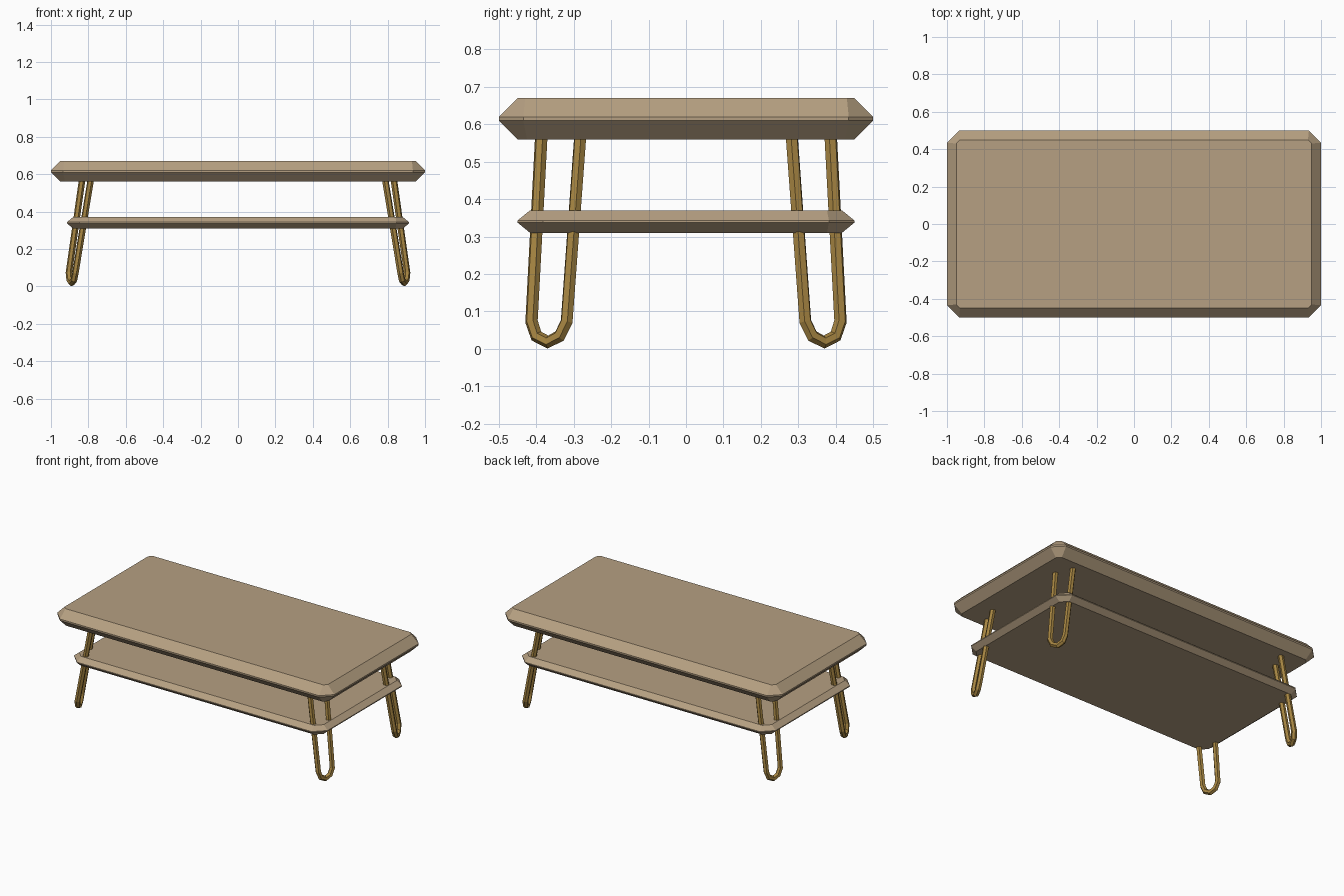
import bpy, bmesh

if "Cube" in bpy.data.objects:
    bpy.data.objects.remove(bpy.data.objects["Cube"])


def material(name, rgb):
    m = bpy.data.materials.new(name)
    m.diffuse_color = (*rgb, 1)
    m.use_nodes = True
    m.node_tree.nodes["Principled BSDF"].inputs["Base Color"].default_value = m.diffuse_color
    return m


WOOD = material("light wood", (0.468, 0.352, 0.223))
BRASS = material("aged brass", (0.376, 0.231, 0.053))


def slab(name, rings):
    """Loft cut-corner rectangles: (z, half x, half y, corner cut)."""
    bm = bmesh.new()
    loops = []
    for z, x, y, c in rings:
        pts = [(x - c, -y), (x, c - y), (x, y - c), (x - c, y),
               (c - x, y), (-x, y - c), (-x, c - y), (c - x, -y)]
        loops.append([bm.verts.new((px, py, z)) for px, py in pts])
    for a, b in zip(loops, loops[1:]):
        for i in range(8):
            j = (i + 1) % 8
            bm.faces.new((a[i], a[j], b[j], b[i]))
    bm.faces.new(loops[0][::-1])
    bm.faces.new(loops[-1])
    me = bpy.data.meshes.new(name)
    bm.to_mesh(me)
    bm.free()
    me.materials.append(WOOD)
    bpy.context.collection.objects.link(bpy.data.objects.new(name, me))


# Bevelled top and lower shelf
slab("table_top", [(0.56, 0.95, 0.45, 0.025), (0.61, 1.0, 0.5, 0.065),
                   (0.62, 1.0, 0.5, 0.065), (0.67, 0.95, 0.45, 0.02)])
slab("lower_shelf", [(0.31, 0.882, 0.417, 0.04), (0.337, 0.915, 0.45, 0.068),
                     (0.343, 0.915, 0.45, 0.068), (0.37, 0.882, 0.417, 0.04)])

# Hairpin legs: bent rod path for the +x +y corner, mirrored to the others
PATH = [(0.788, 0.387, 0.565), (0.869, 0.413, 0.073), (0.877, 0.400, 0.034),
        (0.889, 0.369, 0.018), (0.900, 0.338, 0.034), (0.904, 0.319, 0.073),
        (0.834, 0.283, 0.565)]
for sx, side in ((1, "right"), (-1, "left")):
    for sy, end in ((1, "back"), (-1, "front")):
        name = f"{end}_{side}_leg"
        cu = bpy.data.curves.new(name, "CURVE")
        cu.dimensions = "3D"
        cu.bevel_depth = 0.0175
        cu.bevel_resolution = 1
        cu.use_fill_caps = True
        sp = cu.splines.new("POLY")
        sp.points.add(len(PATH) - 1)
        for p, (x, y, z) in zip(sp.points, PATH):
            p.co = (sx * x, sy * y, z, 1)
        sp.use_smooth = False
        cu.materials.append(BRASS)
        bpy.context.collection.objects.link(bpy.data.objects.new(name, cu))
